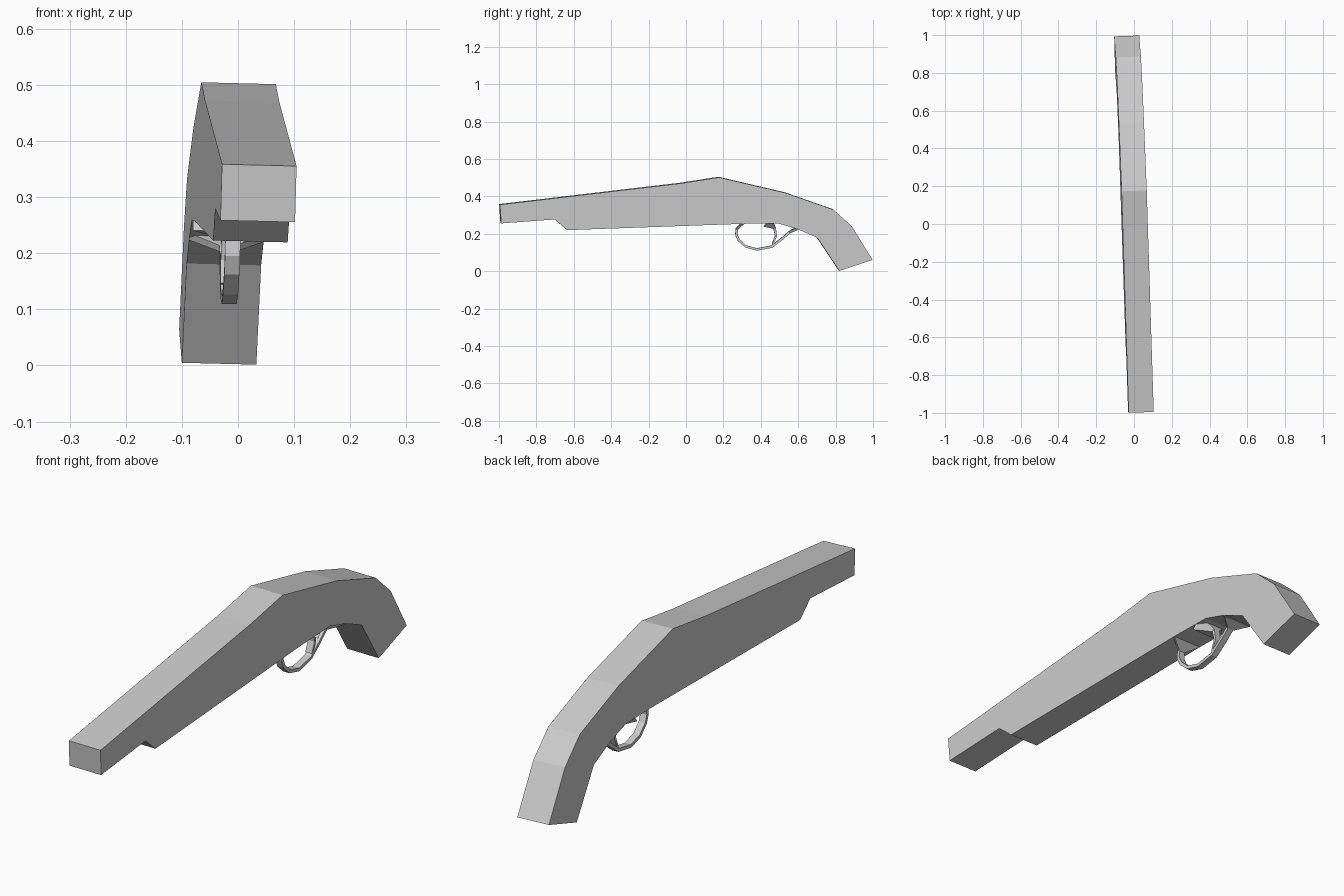
import bpy, bmesh
from mathutils import Vector, Matrix

if "Cube" in bpy.data.objects:
    bpy.data.objects.remove(bpy.data.objects["Cube"])

# whole model is slightly yawed and rolled
TILT = (Matrix.Translation((-0.0055, 0, 0)) @ Matrix.Rotation(0.0346, 4, 'Z')
        @ Matrix.Rotation(0.025, 4, 'Y'))


def finish(name, bm):
    bmesh.ops.recalc_face_normals(bm, faces=bm.faces)
    bm.transform(TILT)
    mesh = bpy.data.meshes.new(name)
    bm.to_mesh(mesh)
    bm.free()
    bpy.context.collection.objects.link(bpy.data.objects.new(name, mesh))


def slab(name, profile, half):
    """Extrude a (y, z) outline sideways."""
    bm = bmesh.new()
    left = [bm.verts.new((-half, y, z)) for y, z in profile]
    right = [bm.verts.new((half, y, z)) for y, z in profile]
    bm.faces.new(left)
    bm.faces.new(right)
    for i in range(len(profile)):
        j = (i + 1) % len(profile)
        bm.faces.new((left[i], left[j], right[j], right[i]))
    finish(name, bm)


def ribbon(name, path):
    """Flat strip along (y, z, half width, thickness) stations."""
    bm = bmesh.new()
    rings = []
    for i, (y, z, w, t) in enumerate(path):
        a, b = path[max(i - 1, 0)], path[min(i + 1, len(path) - 1)]
        d = Vector((b[0] - a[0], b[1] - a[1])).normalized()
        ny, nz = -d.y * t / 2, d.x * t / 2
        rings.append([bm.verts.new((sx * w, y + s * ny, z + s * nz))
                      for sx, s in ((-1, -1), (1, -1), (1, 1), (-1, 1))])
    for r, q in zip(rings, rings[1:]):
        for k in range(4):
            m = (k + 1) % 4
            bm.faces.new((r[k], r[m], q[m], q[k]))
    bm.faces.new(rings[0])
    bm.faces.new(rings[-1])
    finish(name, bm)


HALF = 0.0665

# barrel, stock and curved grip in one slab
slab("gun_body", [
    (-0.998, 0.357), (-0.03, 0.471), (0.175, 0.503), (0.53, 0.42),
    (0.785, 0.331), (0.885, 0.241), (0.996, 0.062), (0.818, 0.003),
    (0.70, 0.18), (0.59, 0.228), (0.49, 0.257), (0.31, 0.255),
    (-0.637, 0.221), (-0.705, 0.278), (-0.991, 0.257)], HALF)

# trigger guard loop, flaring out to the body at both ends
W, T = 0.0135, 0.013
ribbon("trigger_guard", [
    (0.305, 0.258, HALF, 0.012), (0.272, 0.226, W, T), (0.269, 0.196, W, T),
    (0.282, 0.166, W, T), (0.32, 0.132, W, T), (0.38, 0.116, W, T),
    (0.458, 0.131, W, T), (0.518, 0.177, W, T), (0.553, 0.208, W, T),
    (0.594, 0.228, HALF, 0.014)])

# trigger with a wide wedge base
ribbon("trigger", [
    (0.435, 0.262, HALF, 0.06), (0.474, 0.23, W, 0.014),
    (0.481, 0.187, W, 0.011), (0.463, 0.145, W, 0.008)])
